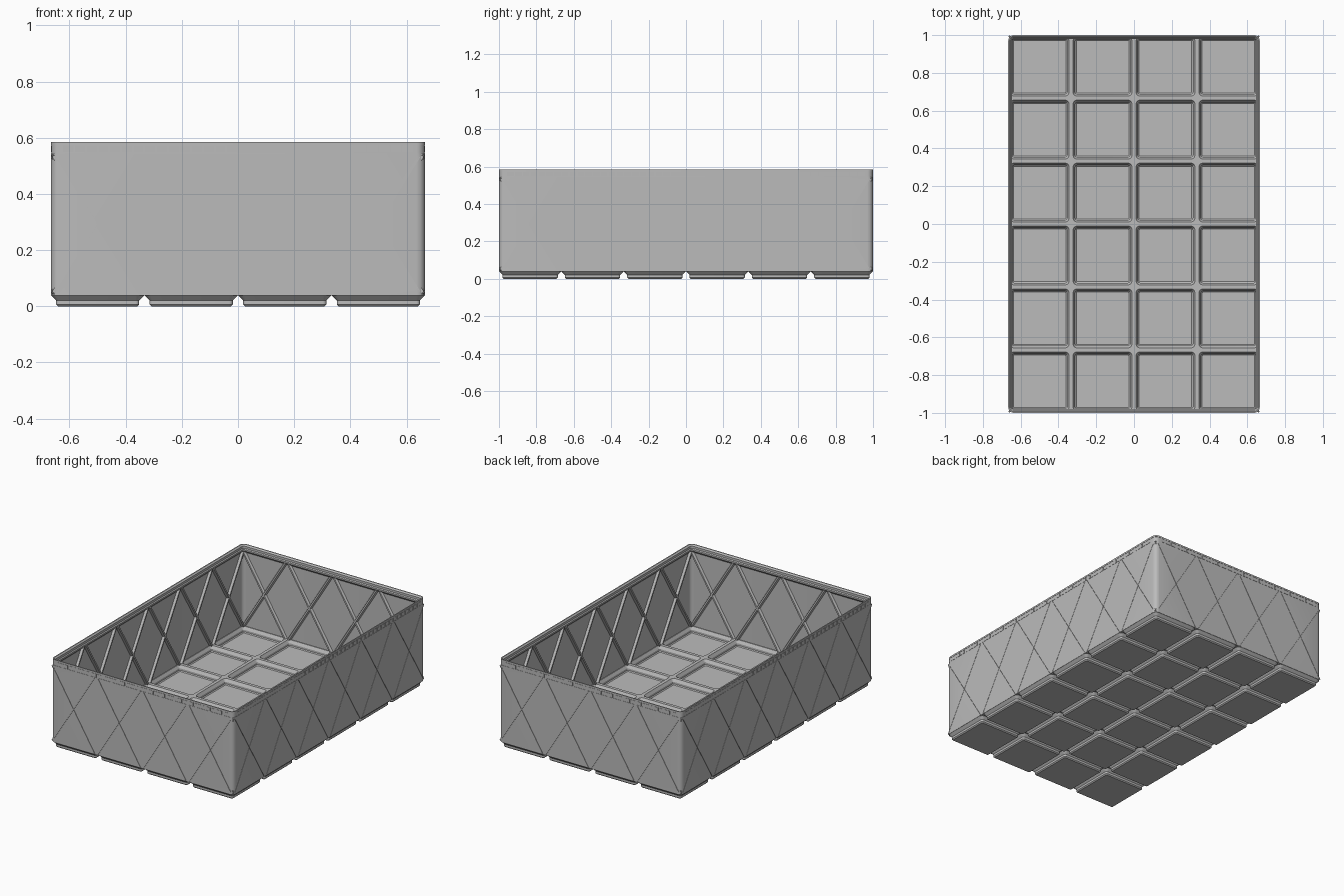
import bpy, bmesh, math
from mathutils import Vector, Matrix

if "Cube" in bpy.data.objects:
    bpy.data.objects.remove(bpy.data.objects["Cube"])

HX, HY, R = 0.666, 1.0, 0.03      # outer half sizes and corner radius
P = 1 / 3                         # grid pitch
NX, NY = 4, 6
WALL = 0.006

grey = bpy.data.materials.new("grey plastic")
grey.diffuse_color = (0.5, 0.5, 0.5, 1)
grey.use_nodes = True
grey.node_tree.nodes["Principled BSDF"].inputs["Base Color"].default_value = grey.diffuse_color


def finish(bm, name, smooth=False):
    bmesh.ops.recalc_face_normals(bm, faces=bm.faces)
    me = bpy.data.meshes.new(name)
    bm.to_mesh(me)
    bm.free()
    me.materials.append(grey)
    ob = bpy.data.objects.new(name, me)
    bpy.context.collection.objects.link(ob)
    if smooth:
        bpy.ops.object.select_all(action='DESELECT')
        ob.select_set(True)
        bpy.context.view_layer.objects.active = ob
        bpy.ops.object.shade_smooth_by_angle(angle=math.radians(30))
    return ob


def ring(bm, cx, cy, hx, hy, r, z, seg=6):
    pts = []
    for q, (sx, sy) in enumerate(((1, 1), (-1, 1), (-1, -1), (1, -1))):
        for i in range(seg + 1):
            a = (q + i / seg) * math.pi / 2
            pts.append(bm.verts.new((cx + sx * (hx - r) + r * math.cos(a),
                                     cy + sy * (hy - r) + r * math.sin(a), z)))
    return pts


def bridge(bm, a, b):
    n = len(a)
    for i in range(n):
        bm.faces.new((a[i], a[(i + 1) % n], b[(i + 1) % n], b[i]))


def box(bm, lo, hi):
    c = [(l + h) / 2 for l, h in zip(lo, hi)]
    s = [h - l for l, h in zip(lo, hi)]
    bmesh.ops.create_cube(bm, size=1, matrix=Matrix.Translation(c) @ Matrix.Diagonal((*s, 1)))


def prism(bm, a, b, side, normal, section):
    """Sweep a section of (sideways, outward) points from a to b."""
    ends = [[bm.verts.new(p + side * u + normal * v) for u, v in section] for p in (a, b)]
    bridge(bm, *ends)
    bm.faces.new(ends[0])
    bm.faces.new(ends[1])


def sides():
    """Yield along direction, outward direction, distance and cell count of each side."""
    for s in (1, -1):
        yield Vector((1, 0, 0)), Vector((0, s, 0)), HY, NX
        yield Vector((0, 1, 0)), Vector((s, 0, 0)), HX, NY


def diagonals(section):
    """Crossing diagonals in every cell of every side."""
    bm = bmesh.new()
    for along, out, dist, n in sides():
        for i in range(n):
            c = along * ((i - (n - 1) / 2) * P) + out * dist
            for s in (1, -1):
                a = c - along * (0.155 * s) + Vector((0, 0, 0.042))
                b = c + along * (0.155 * s) + Vector((0, 0, 0.543))
                prism(bm, a, b, (b - a).normalized().cross(out), out, section)
    return bm


# Outer wall with stacking lip: (inset, height) loop
profile = [(0, 0.038), (0, 0.547), (0.0015, 0.547), (0.0015, 0.574), (0, 0.574), (0, 0.585),
           (0.0066, 0.585), (0.0151, 0.5765), (0.0151, 0.562), (0.0207, 0.5567),
           (0.0207, 0.547), (WALL, 0.532), (WALL, 0.038)]
bm = bmesh.new()
rings = [ring(bm, 0, 0, HX - d, HY - d, R - d, z) for d, z in profile]
for i in range(len(rings)):
    bridge(bm, rings[i], rings[(i + 1) % len(rings)])
wall = finish(bm, "outer_wall", True)

# Fine diagonal grooves on the outside of the wall
w = 0.001
cutter = finish(diagonals([(-w, -0.003), (w, -0.003), (w, 0.01), (-w, 0.01)]), "groove_cutter")
cutter.hide_render = True
cutter.hide_viewport = True
mod = wall.modifiers.new("grooves", 'BOOLEAN')
mod.object = cutter
mod.operation = 'DIFFERENCE'
mod.solver = 'EXACT'
mod.use_self = True

# Tapered diagonal ribs on the inside of the wall
finish(diagonals([(-0.011, -0.005), (0.011, -0.005), (0.005, -0.0207), (-0.005, -0.0207)]),
       "inner_ribs")

# Small panels set in the rim groove
bm = bmesh.new()
T = P / 8
for along, out, dist, n in sides():
    for i in range(n * 8):
        c = along * ((i - (n * 8 - 1) / 2) * T) + out * dist
        h = T / 2 - 0.0025
        if abs(c.dot(along)) + h > n * P / 2 - R:
            continue
        prism(bm, c + Vector((0, 0, 0.549)), c + Vector((0, 0, 0.572)), along, out,
              [(-h, -0.004), (h, -0.004), (h, 0), (-h, 0)])
finish(bm, "rim_panels")

# Hollow feet: (half size, corner radius, height) from underside round to inner floor
foot = [(0.1415, 0.0064, 0), (0.148, 0.0127, 0.0064), (0.148, 0.0127, 0.0207),
        (0.165, 0.0298, 0.0378), (0.165, 0.0298, 0.045), (0.156, 0.021, 0.045),
        (0.1445, 0.0095, 0.027), (0.1445, 0.0095, 0.0145), (0.139, 0.005, 0.009)]
bm = bmesh.new()
for i in range(NX):
    for j in range(NY):
        cx, cy = (i - (NX - 1) / 2) * P, (j - (NY - 1) / 2) * P
        rs = [ring(bm, cx, cy, h, h, r, z) for h, r, z in foot]
        for a, b in zip(rs, rs[1:]):
            bridge(bm, a, b)
        bm.faces.new(rs[0])
        bm.faces.new(rs[-1])
finish(bm, "hollow_feet", True)

# Floor ridges joining the feet
bm = bmesh.new()
for i in range(1, NX):
    x = (i - NX / 2) * P
    box(bm, (x - 0.0105, -HY + 0.003, 0.038), (x + 0.0105, HY - 0.003, 0.0452))
for j in range(1, NY):
    y = (j - NY / 2) * P
    box(bm, (-HX + 0.003, y - 0.0105, 0.038), (HX - 0.003, y + 0.0105, 0.0452))
finish(bm, "floor_ridges")
